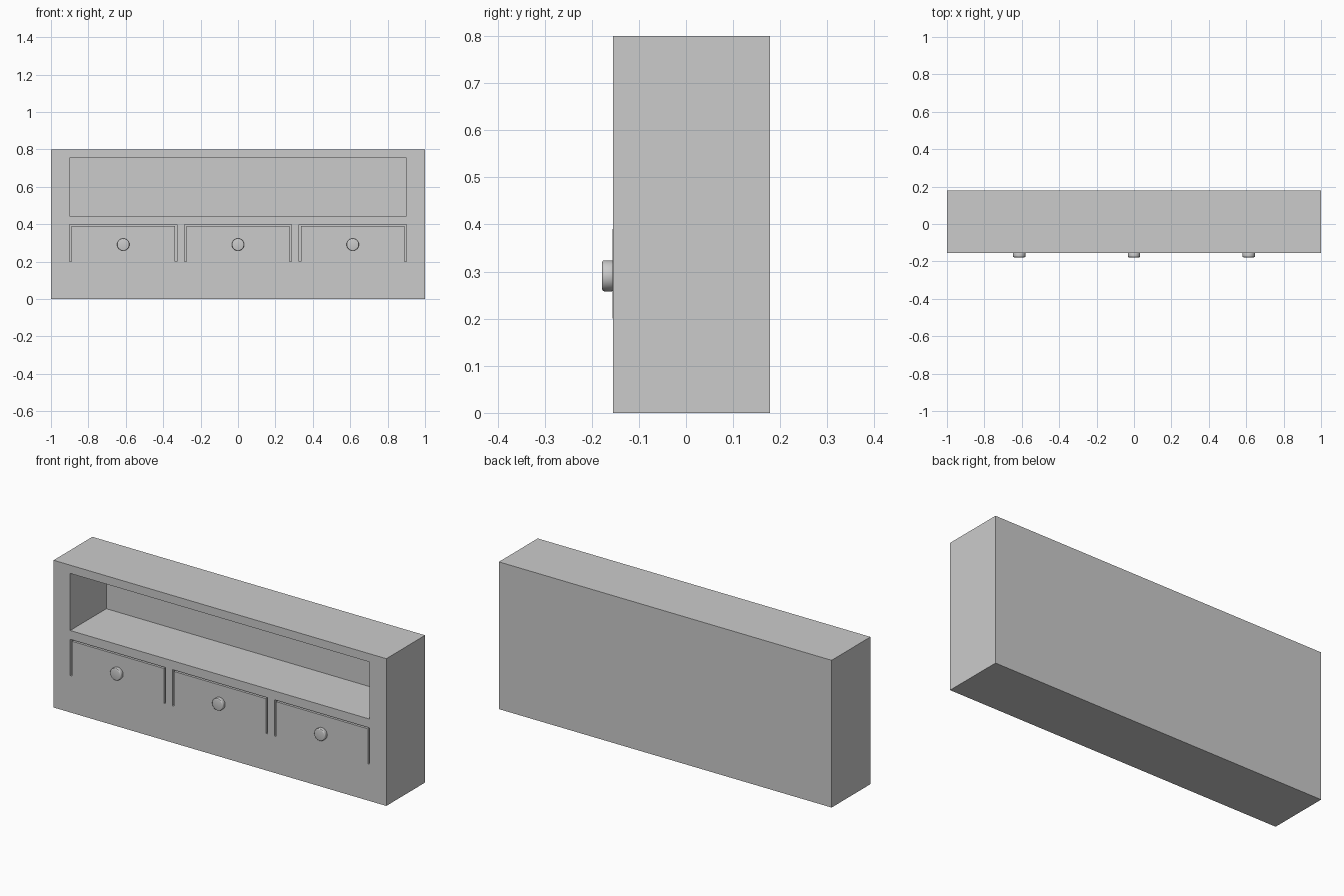
import bpy, math

if "Cube" in bpy.data.objects:
    bpy.data.objects.remove(bpy.data.objects["Cube"])

FRONT, BACK, INNER = -0.155, 0.178, 0.155
OPEN_W, STEP = 0.573, 0.6135      # drawer opening width and spacing
GAP = 0.01


def box(name, x, y, z):
    """Box from (min, max) ranges on each axis."""
    mid = [(r[0] + r[1]) / 2 for r in (x, y, z)]
    bpy.ops.mesh.primitive_cube_add(size=1, location=mid)
    ob = bpy.context.object
    ob.name = name
    ob.scale = [r[1] - r[0] for r in (x, y, z)]
    bpy.ops.object.transform_apply(location=False, rotation=False, scale=True)
    return ob


def cut(target, cutter):
    mod = target.modifiers.new("opening", 'BOOLEAN')
    mod.operation = 'DIFFERENCE'
    mod.solver = 'EXACT'
    mod.object = cutter
    bpy.context.view_layer.objects.active = target
    bpy.ops.object.modifier_apply(modifier=mod.name)
    bpy.data.objects.remove(cutter, do_unlink=True)


# Cabinet body with the long open shelf
body = box("cabinet_body", (-1, 1), (FRONT, BACK), (0, 0.8))
cut(body, box("shelf_cutter", (-0.9, 0.9), (FRONT - 0.1, INNER), (0.445, 0.755)))

for i, side in enumerate(("left", "middle", "right")):
    x = (i - 1) * STEP
    h = OPEN_W / 2
    # Drawer opening
    cut(body, box("drawer_cutter", (x - h, x + h), (FRONT - 0.1, INNER), (0.2, 0.397)))

    # Drawer, resting on the opening floor with a gap at the sides and top
    box(side + "_drawer", (x - h + GAP, x + h - GAP), (FRONT - 0.001, INNER - GAP), (0.2, 0.39))

    # Round knob with a softened rim
    bpy.ops.mesh.primitive_cylinder_add(vertices=32, radius=0.033, depth=0.025,
                                        location=(x, -0.1655, 0.291),
                                        rotation=(math.pi / 2, 0, 0))
    knob = bpy.context.object
    knob.name = side + "_knob"
    bev = knob.modifiers.new("rim", 'BEVEL')
    bev.width, bev.segments = 0.005, 3
    bev.limit_method = 'ANGLE'
    bpy.ops.object.modifier_apply(modifier=bev.name)
    bpy.ops.object.shade_smooth_by_angle()
